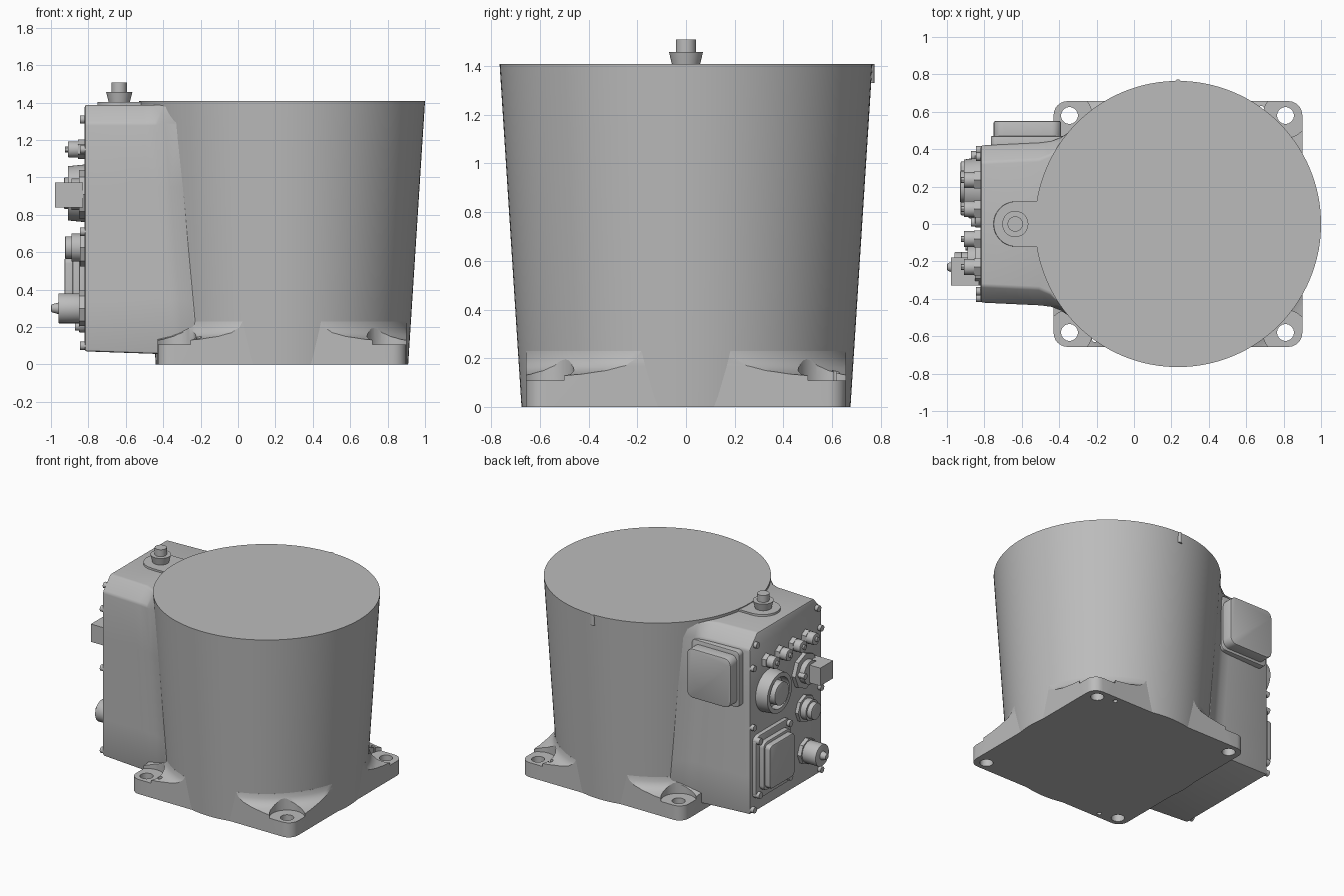
import bpy, bmesh, math
from mathutils import Matrix, Vector

if "Cube" in bpy.data.objects:
    bpy.data.objects.remove(bpy.data.objects["Cube"])

grey = bpy.data.materials.new("plain grey")
grey.use_nodes = True
grey.diffuse_color = (0.5, 0.5, 0.5, 1)
grey.node_tree.nodes["Principled BSDF"].inputs["Base Color"].default_value = (0.5, 0.5, 0.5, 1)

CX = 0.235           # axis of the drum
PANEL = -0.82        # plane of the connector panel
TOP = 1.408
R_LOW, R_TOP = 0.675, 0.765


def activate(ob):
    bpy.ops.object.select_all(action='DESELECT')
    ob.select_set(True)
    bpy.context.view_layer.objects.active = ob


def finish(name, bm, bevel=0.0, segments=2):
    bmesh.ops.recalc_face_normals(bm, faces=bm.faces)
    me = bpy.data.meshes.new(name)
    bm.to_mesh(me)
    bm.free()
    me.materials.append(grey)
    ob = bpy.data.objects.new(name, me)
    bpy.context.collection.objects.link(ob)
    activate(ob)
    if bevel:
        mod = ob.modifiers.new("soft_edges", 'BEVEL')
        mod.width, mod.segments = bevel, segments
        mod.limit_method = 'ANGLE'
        mod.angle_limit = math.radians(38)
        bpy.ops.object.modifier_apply(modifier=mod.name)
    bpy.ops.object.shade_smooth_by_angle(angle=math.radians(30))
    return ob


def rod(name, start, axis, length, r1, r2=None, sides=32, bevel=0.0):
    """Cylinder or cone growing from start along axis."""
    bm = bmesh.new()
    turn = Vector(axis).to_track_quat('Z', 'Y').to_matrix().to_4x4()
    place = Matrix.Translation(start) @ turn @ Matrix.Translation((0, 0, length / 2))
    bmesh.ops.create_cone(bm, cap_ends=True, segments=sides, radius1=r1,
                          radius2=r1 if r2 is None else r2, depth=length, matrix=place)
    return finish(name, bm, bevel)


def box(name, low, high, axis=None, corner=0.0, bevel=0.0):
    """Box with edges along one axis rounded by corner, then a small bevel."""
    bm = bmesh.new()
    low, high = Vector(low), Vector(high)
    size = high - low
    bmesh.ops.create_cube(bm, size=1, matrix=Matrix.Translation((low + high) / 2) @ Matrix.Diagonal((*size, 1)))
    if corner:
        edges = [e for e in bm.edges
                 if abs((e.verts[0].co - e.verts[1].co)[axis]) > size[axis] * 0.9]
        bmesh.ops.bevel(bm, geom=edges, offset=corner, segments=6, profile=0.5, affect='EDGES')
    return finish(name, bm, bevel)


def lathe(name, profile, center, steps=128):
    bm = bmesh.new()
    verts = [bm.verts.new((center[0] + r, center[1], z)) for r, z in profile]
    edges = [bm.edges.new(p) for p in zip(verts, verts[1:])]
    bmesh.ops.spin(bm, geom=verts + edges, cent=(*center, 0), axis=(0, 0, 1),
                   angle=math.tau, steps=steps, use_duplicate=False)
    bmesh.ops.remove_doubles(bm, verts=bm.verts, dist=0.0001)
    return finish(name, bm)


def boolean(ob, cutter, operation):
    mod = ob.modifiers.new("cut", 'BOOLEAN')
    mod.operation, mod.object, mod.solver = operation, cutter, 'EXACT'
    activate(ob)
    bpy.ops.object.modifier_apply(modifier=mod.name)
    bpy.data.objects.remove(cutter)


def stud(name, y, z, out, r, sides=32, base=PANEL, bevel=0.0, r2=None):
    """Round part standing out of the connector panel, from base to x = -out."""
    return rod(name, (base + 0.01, y, z), (-1, 0, 0), out + base + 0.01, r, r2, sides, bevel)


# Tapered drum and its rear index rib
rod("drum", (CX, 0, 0), (0, 0, 1), TOP, R_LOW, R_TOP, 128)
rod("index_rib", (CX, 0.755, 1.33), (0, 0, 1), TOP - 1.33, 0.018, sides=16)

# Square base flaring up into the drum
base = lathe("base", [(0, 0), (1.1, 0), (1.1, 0.125), (0.84, 0.128), (0.79, 0.135), (0.74, 0.15),
                      (0.71, 0.17), (0.695, 0.2), (0.69, 0.23), (0, 0.23)], (CX, 0))
boolean(base, box("square", (-0.43, -0.657, -0.1), (0.9, 0.657, 0.5), 2, 0.075), 'INTERSECT')
for hx in (-0.345, 0.81):
    for hy in (-0.58, 0.58):
        boolean(base, rod("seat", (hx, hy, 0.108), (0, 0, 1), 0.3, 0.12), 'DIFFERENCE')
        boolean(base, rod("bolt_hole", (hx, hy, -0.1), (0, 0, 1), 0.5, 0.045), 'DIFFERENCE')
for hx, hy in ((0.68, 0.615), (-0.21, -0.615)):
    boolean(base, rod("pin_hole", (hx, hy, -0.1), (0, 0, 1), 0.5, 0.016, sides=16), 'DIFFERENCE')
activate(base)
bpy.ops.object.shade_smooth_by_angle(angle=math.radians(30))

# Side housing lofted upward, with fillets that follow the tapering drum
bm = bmesh.new()
rings = []
levels = [(0.06, 0), (0.35, 0), (0.65, 0), (0.95, 0), (1.29, 0), (1.388, 0.09)]
for z, inset in levels:
    r = R_LOW + (R_TOP - R_LOW) * z / TOP
    join = CX - math.sqrt(r * r - 0.44 ** 2)
    half = [(PANEL, 0.42 - inset), (join - 0.12, 0.435 - inset), (join - 0.06, 0.443 - inset * 0.8),
            (join - 0.01, 0.462 - inset * 0.4), (join + 0.06, 0.51 - inset * 0.1), (0.1, 0.51)]
    outline = half + [(x, -y) for x, y in reversed(half)]
    rings.append([bm.verts.new((x, y, z if z > 0.1 else 0.07 - 0.035 * (x - PANEL)))
                  for x, y in outline])
for a, b in zip(rings, rings[1:]):
    for i in range(len(a)):
        j = (i + 1) % len(a)
        bm.faces.new((a[i], a[j], b[j], b[i]))
bm.faces.new(rings[0])
bm.faces.new(rings[-1])
finish("side_housing", bm, 0.012)

# Raised boss and plug on top of the housing
rod("top_boss", (-0.63, 0, 1.35), (0, 0, 1), 0.052, 0.125, 0.12, 48)
box("boss_bridge", (-0.63, -0.122, 1.35), (-0.4, 0.122, 1.402))
rod("plug_collar", (-0.635, 0, 1.4), (0, 0, 1), 0.057, 0.056, 0.07)
rod("plug_cap", (-0.635, 0, 1.45), (0, 0, 1), 0.058, 0.041)

# Rear cover on the side of the housing
box("rear_cover_frame", (-0.765, 0.38, 0.865), (-0.375, 0.47, 1.28), 1, 0.03, 0.006)
box("rear_cover", (-0.75, 0.42, 0.885), (-0.39, 0.55, 1.25), 1, 0.05, 0.008)

# Row of four small connectors
for y in (0.235, 0.08, -0.08, -0.23):
    stud("small_connector_nut", y, 1.15, 0.855, 0.052, 6)
    stud("small_connector", y, 1.15, 0.91, 0.043, 24, bevel=0.005)
    stud("small_connector_pin", y, 1.15, 0.925, 0.016, 12)

# Large ring connector with a recessed plug
ring = stud("ring_connector", 0.2, 0.915, 0.91, 0.155, 48, r2=0.145)
boolean(ring, rod("bore", (-0.85, 0.2, 0.915), (-1, 0, 0), 0.2, 0.115), 'DIFFERENCE')
activate(ring)
bpy.ops.object.shade_smooth_by_angle(angle=math.radians(30))
stud("ring_plug", 0.2, 0.915, 0.93, 0.085, 32, bevel=0.006)

# Square block connector on an eight-sided flange
stud("block_flange", -0.2, 0.91, 0.85, 0.13, 8)
stud("block_neck", -0.2, 0.91, 0.89, 0.085)
box("block_connector", (-0.978, -0.33, 0.84), (-0.83, -0.18, 0.972))
stud("block_latch", -0.12, 0.91, 0.9, 0.022, 12)

# Round connector
stud("round_flange", -0.21, 0.625, 0.845, 0.1, 8)
stud("round_body", -0.21, 0.625, 0.89, 0.075)
stud("round_cap", -0.21, 0.625, 0.925, 0.06, bevel=0.005)

# Lower knob with a rounded tip
stud("knob_flange", -0.23, 0.3, 0.85, 0.095, 8)
stud("knob_body", -0.23, 0.3, 0.96, 0.08, bevel=0.005)
stud("knob_tip", -0.23, 0.3, 1.0, 0.036, r2=0.02, base=-0.95, bevel=0.008)

# Access hatch with corner screws
box("hatch_frame", (-0.85, -0.02, 0.17), (-0.81, 0.39, 0.64), 0, 0.05, 0.006)
box("hatch_step", (-0.885, 0.03, 0.23), (-0.83, 0.35, 0.59), 0, 0.04, 0.006)
box("hatch_cover", (-0.927, 0.045, 0.25), (-0.86, 0.335, 0.57), 0, 0.03, 0.008)
for y in (0.01, 0.365):
    for z in (0.205, 0.605):
        stud("hatch_screw", y, z, 0.872, 0.024, 16)

# Panel edge screws
for y in (0.395, -0.395):
    for z in (0.1, 0.71, 1.15):
        stud("panel_screw", y, z, 0.845, 0.022, 16)
for y in (0.36, -0.36):
    stud("panel_screw", y, 1.31, 0.845, 0.022, 16)
